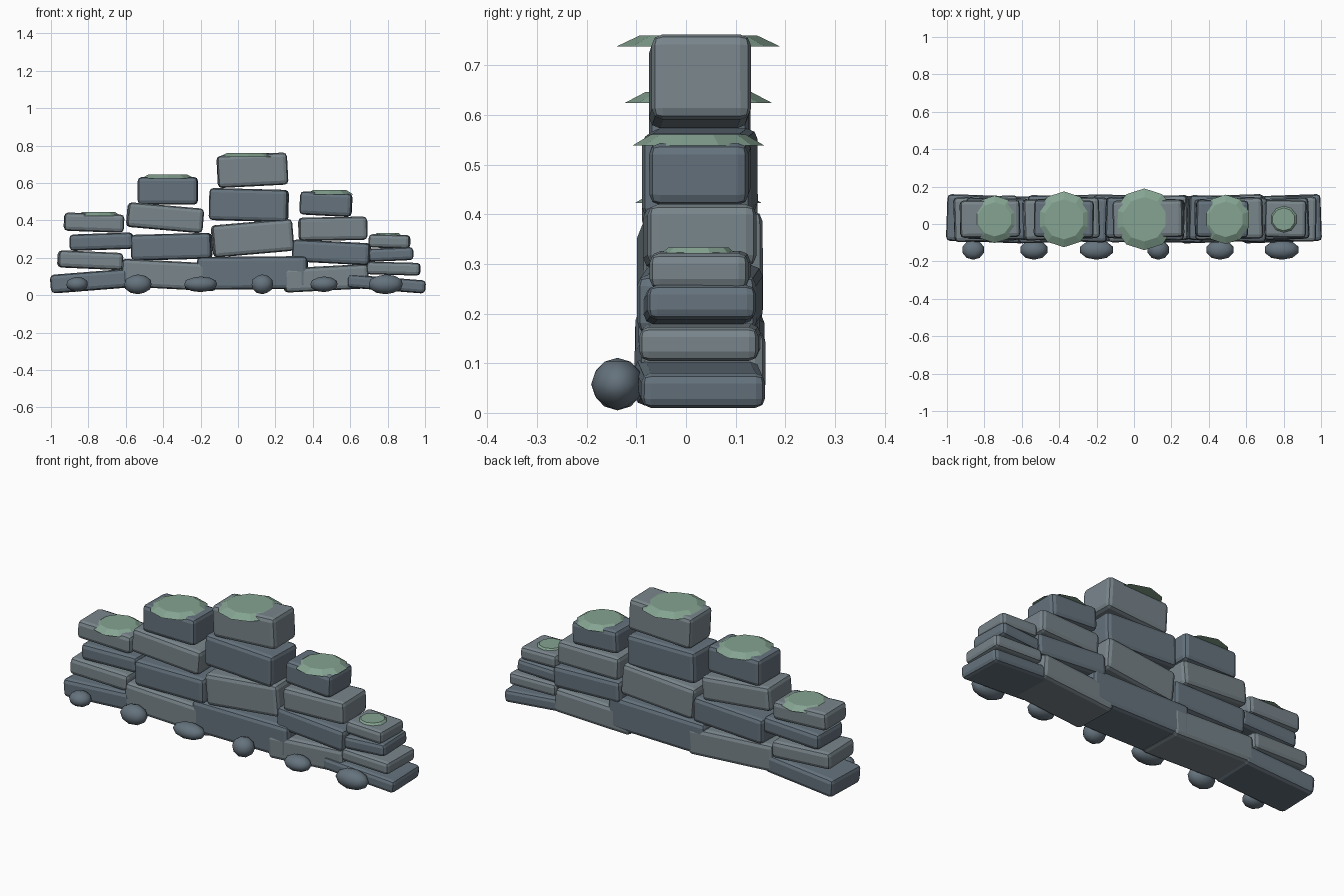
import bpy
from math import radians

if "Cube" in bpy.data.objects:
    bpy.data.objects.remove(bpy.data.objects["Cube"])

def material(name, rgb):
    m = bpy.data.materials.new(name)
    m.diffuse_color = (*rgb, 1)
    m.use_nodes = True
    m.node_tree.nodes["Principled BSDF"].inputs["Base Color"].default_value = m.diffuse_color
    return m

light = material("light_stone", (0.19, 0.235, 0.26))
dark = material("dark_stone", (0.13, 0.17, 0.205))
green = material("moss", (0.235, 0.37, 0.285))

def finish(name, mat, angle=None):
    o = bpy.context.object
    o.name = name
    o.data.materials.append(mat)
    if angle:
        bpy.ops.object.shade_smooth_by_angle(angle=radians(angle))
    return o

def slab(name, x, z, w, h, d, tilt, yaw, mat):
    bpy.ops.mesh.primitive_cube_add(size=1, location=(x, 0.028, z))
    o = bpy.context.object
    o.scale = (w, d, h)
    bpy.ops.object.transform_apply(location=False, rotation=False, scale=True)
    o.rotation_euler = (0, radians(-tilt), radians(yaw))
    b = o.modifiers.new("worn_edges", 'BEVEL')
    b.width = min(0.022, h * 0.28)
    b.segments = 2
    finish(name, mat)

# Stacked slabs per column, bottom to top: x, z, width, height, tilt, yaw
columns = [
    [(-.79, .075, .42, .10, 4.5, -2), (-.79, .187, .345, .092, -2.5, 2),
     (-.73, .286, .34, .088, 2, -1), (-.77, .388, .32, .098, -2, 1)],
    [(-.37, .108, .51, .148, -3, 1.5), (-.355, .259, .43, .138, 1.5, -2),
     (-.39, .414, .405, .132, -5, 2), (-.375, .558, .32, .148, 0, -1)],
    [(.078, .119, .59, .175, .5, -1), (.078, .305, .43, .172, 5, 2),
     (.058, .482, .42, .172, -1.5, -2), (.077, .668, .375, .172, 3, 1)],
    [(.47, .09, .45, .13, 3, 2), (.50, .229, .415, .118, -3, -2),
     (.507, .355, .365, .125, 1, 1.5), (.47, .487, .278, .125, -3, -1)],
    [(.79, .06, .42, .07, -4.5, 2), (.832, .142, .285, .068, -1.5, -1),
     (.815, .218, .24, .070, 2.5, 2), (.81, .288, .22, .072, -1.5, -1)],
]
depths = (.25, .24, .22, .20)
for c, stack in enumerate(columns):
    for r, (x, z, w, h, tilt, yaw) in enumerate(stack):
        slab(f"stone_slab_{c+1}_{r+1}", x, z, w, h, depths[r], tilt, yaw,
             light if (c + r) % 2 else dark)

# Ten-sided moss caps on each column
for i, (x, z, r) in enumerate([(-.745, .434, .127), (-.375, .635, .149), (.055, .749, .165),
                               (.49, .55, .132), (.80, .322, .085)]):
    bpy.ops.mesh.primitive_cone_add(vertices=10, radius1=r, radius2=r * .72, depth=.022,
                                    location=(x, .025, z))
    finish(f"moss_cap_{i+1}", green)

# Small boulders along the front foot
for i, (x, rx, rz) in enumerate([(-.86, .06, .040), (-.535, .076, .053), (-.20, .092, .042),
                                 (.13, .06, .053), (.46, .076, .042), (.79, .095, .053)]):
    bpy.ops.mesh.primitive_ico_sphere_add(subdivisions=2, radius=1, location=(x, -.138, .058))
    bpy.context.object.scale = (rx, .053, rz)
    bpy.ops.object.transform_apply(location=False, rotation=False, scale=True)
    finish(f"foot_boulder_{i+1}", dark, 50)
